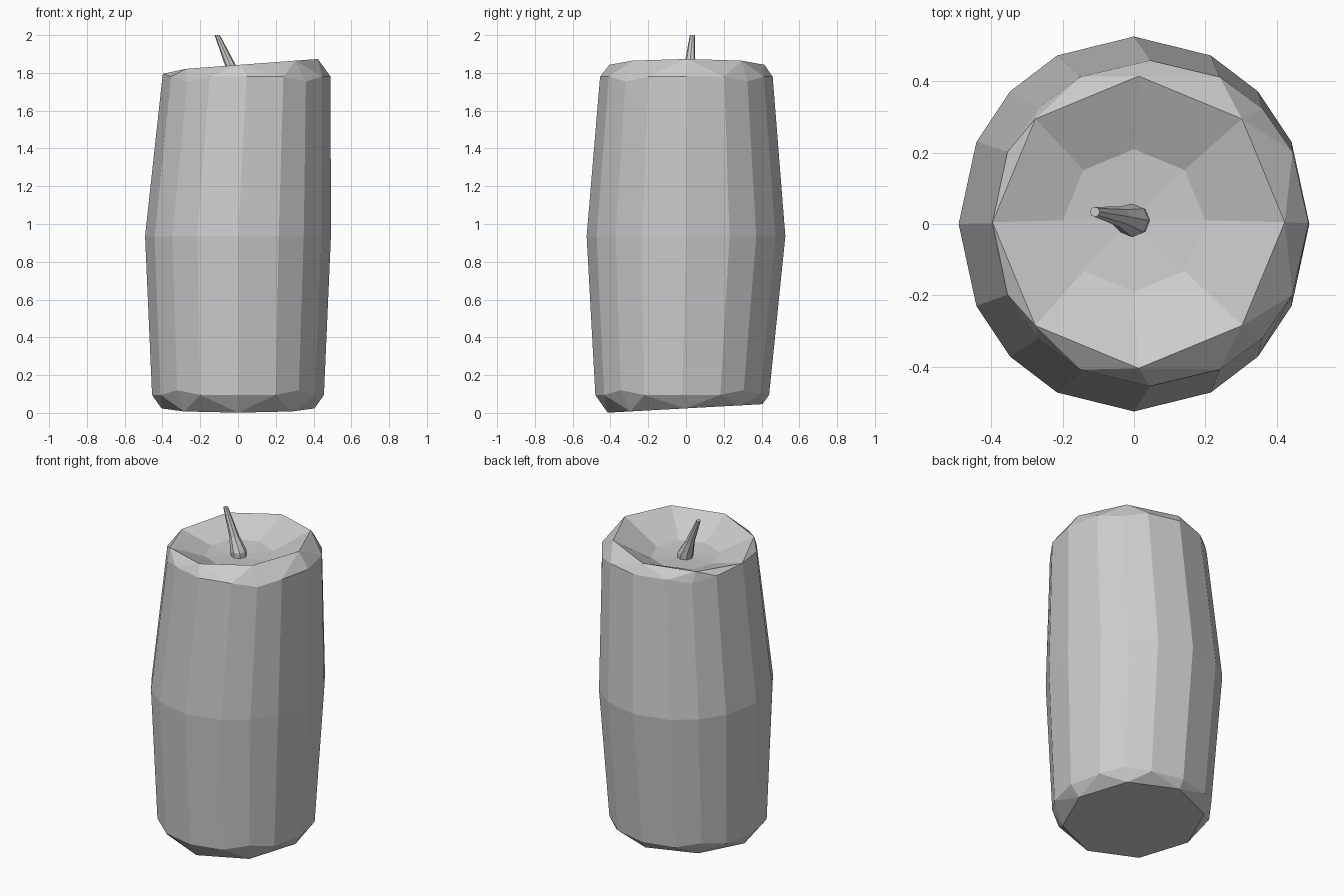
import bpy, bmesh
from math import cos, sin, radians

if "Cube" in bpy.data.objects:
    bpy.data.objects.remove(bpy.data.objects["Cube"])

# Sixteen uneven side angles, evenly spaced eight for the caps
A16 = [q + a for q in (0, 90, 180, 270) for a in (0, 26, 45, 64)]
A8 = [45 * i for i in range(8)]


def ring(bm, angles, cx, cy, rx, ry, height):
    out = []
    for a in angles:
        x, y = cx + rx * cos(radians(a)), cy + ry * sin(radians(a))
        out.append(bm.verts.new((x, y, height(x, y, a))))
    return out


def bridge(bm, a, b):
    n = len(a)
    for i in range(n):
        j = (i + 1) % n
        bm.faces.new((a[i], a[j], b[j], b[i]))


def chamfer(bm, wide, cap):
    # join a 16-sided ring to an 8-sided cap ring
    for k in range(8):
        r0, r1, r2 = wide[2 * k], wide[2 * k + 1], wide[(2 * k + 2) % 16]
        c0, c1 = cap[k], cap[(k + 1) % 8]
        bm.faces.new((c0, r0, r1))
        bm.faces.new((c0, r1, c1))
        bm.faces.new((c1, r1, r2))


def fan(bm, loop, co):
    c = bm.verts.new(co)
    for i in range(len(loop)):
        bm.faces.new((loop[i], loop[(i + 1) % len(loop)], c))


def finish(bm, name):
    bmesh.ops.recalc_face_normals(bm, faces=bm.faces)
    me = bpy.data.meshes.new(name)
    bm.to_mesh(me)
    bm.free()
    ob = bpy.data.objects.new(name, me)
    bpy.context.collection.objects.link(ob)


def diag(a):
    return 0.025 if a % 90 == 45 else 0


# Wax body: bulging barrel, chamfered ends, tilted rim and melted hollow
bm = bmesh.new()
base = ring(bm, A8, 0, -0.005, 0.405, 0.41, lambda x, y, a: 0.024 + 0.055 * y)
low = ring(bm, A16, 0, -0.02, 0.455, 0.46, lambda x, y, a: 0.095 + diag(a))
mid = ring(bm, A16, 0, 0, 0.492, 0.526, lambda x, y, a: 0.935)
high = ring(bm, A16, 0.045, 0.002, 0.445, 0.457, lambda x, y, a: 1.78 - diag(a))
rim = ring(bm, A8, 0.013, 0.005, 0.41, 0.41, lambda x, y, a: 1.842 + 0.075 * x)
rim[4].co.z = 1.795
pool = ring(bm, A8, 0, 0.01, 0.2, 0.2, lambda x, y, a: 1.745)
fan(bm, base, (0, 0, 0.024))
chamfer(bm, low, base)
bridge(bm, low, mid)
bridge(bm, mid, high)
chamfer(bm, high, rim)
bridge(bm, rim, pool)
fan(bm, pool, (0, 0.01, 1.73))
finish(bm, "candle_body")

# Wick: leaning, tapered
bm = bmesh.new()
path = [(0, 0.01, 1.725, 0.045), (-0.005, 0.01, 1.765, 0.047),
        (-0.04, 0.02, 1.84, 0.029), (-0.11, 0.034, 2.0, 0.014)]
loops = [ring(bm, A8, x, y, r, r, lambda u, v, a, z=z: z) for x, y, z, r in path]
for a, b in zip(loops, loops[1:]):
    bridge(bm, a, b)
bm.faces.new(loops[0])
bm.faces.new(loops[-1])
finish(bm, "wick")
